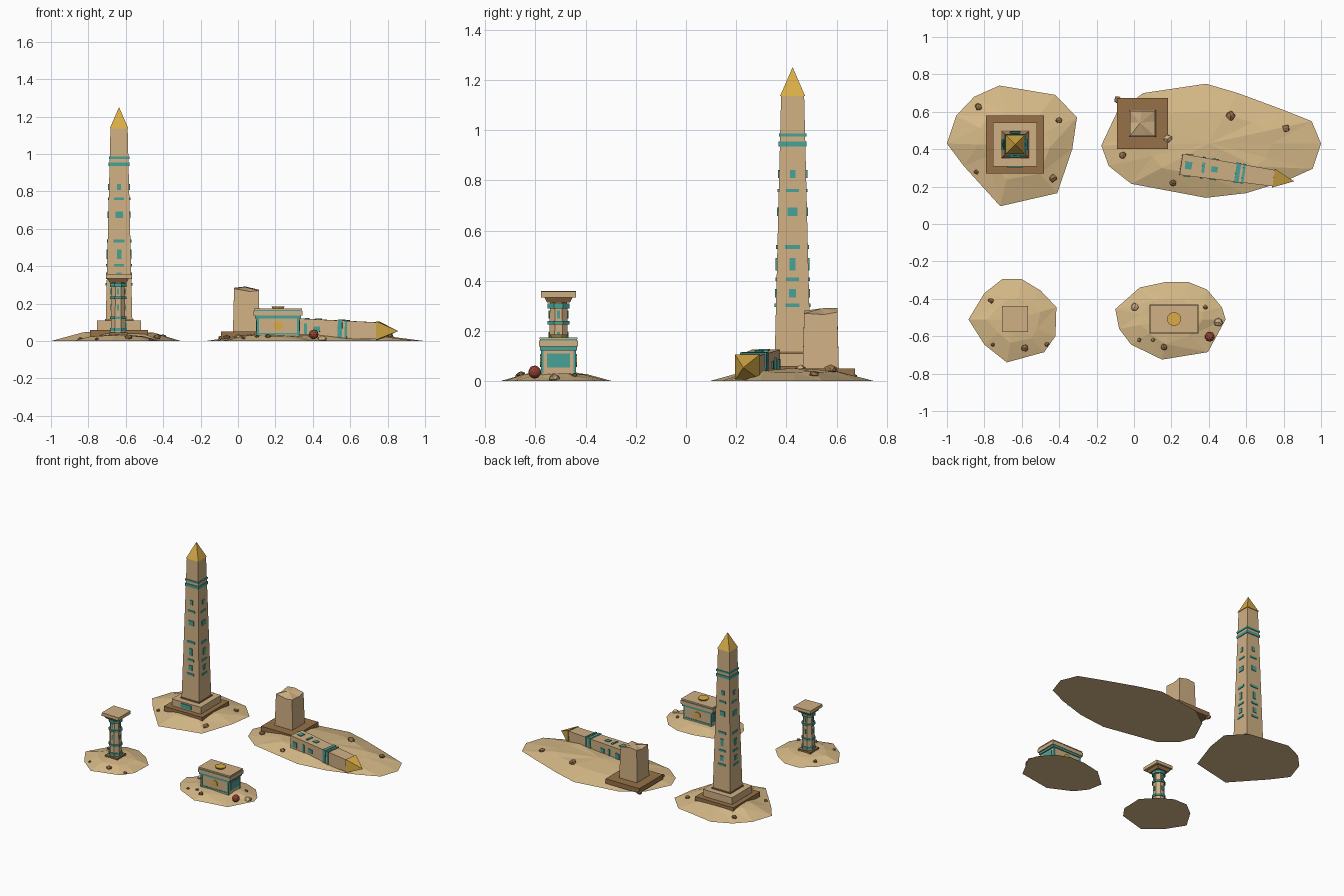
import bpy, bmesh, math, random
from mathutils import Matrix, Vector
from mathutils.bvhtree import BVHTree

if "Cube" in bpy.data.objects:
    bpy.data.objects.remove(bpy.data.objects["Cube"])

random.seed(4)
ID = Matrix.Identity(4)


def material(name, r, g, b):
    def lin(c):
        c /= 255
        return c / 12.92 if c <= 0.04045 else ((c + 0.055) / 1.055) ** 2.4
    m = bpy.data.materials.new(name)
    m.diffuse_color = (lin(r), lin(g), lin(b), 1)
    m.use_nodes = True
    m.node_tree.nodes["Principled BSDF"].inputs["Base Color"].default_value = m.diffuse_color
    return m


SAND = material("sand", 215, 186, 136)
STONE = material("pale_stone", 208, 176, 132)
BROWN = material("brown_stone", 150, 113, 72)
TEAL = material("teal_paint", 72, 162, 152)
GOLD = material("gold", 218, 174, 72)
ROCK = material("rock", 152, 114, 74)
RED = material("red_clay", 146, 66, 50)


def finish(name, bm, mat, M=ID):
    bmesh.ops.recalc_face_normals(bm, faces=bm.faces)
    bm.transform(M)
    me = bpy.data.meshes.new(name)
    bm.to_mesh(me)
    bm.free()
    me.materials.append(mat)
    ob = bpy.data.objects.new(name, me)
    bpy.context.collection.objects.link(ob)
    return ob


def block(name, mat, z0, z1, bottom, top=None, M=ID, at=(0, 0)):
    """Box with optional taper; bottom and top are half sizes in x and y."""
    top = bottom if top is None else top
    bm = bmesh.new()
    bmesh.ops.create_cube(bm, size=2)
    for v in bm.verts:
        h = top if v.co.z > 0 else bottom
        v.co = (at[0] + v.co.x * h[0], at[1] + v.co.y * h[1], z1 if v.co.z > 0 else z0)
    return finish(name, bm, mat, M)


def cone(name, mat, z0, z1, r0, r1, sides, M=ID, turn=0.0):
    bm = bmesh.new()
    bmesh.ops.create_cone(bm, cap_ends=True, segments=sides, radius1=r0, radius2=r1, depth=z1 - z0)
    bm.transform(Matrix.Translation((0, 0, (z0 + z1) / 2)) @ Matrix.Rotation(turn, 4, "Z"))
    return finish(name, bm, mat, M)


def mound(name, centre, height, outline):
    """Low faceted sand heap with a flat underside."""
    bm = bmesh.new()
    c = Vector((*centre, 0))
    rim = [bm.verts.new((x, y, 0)) for x, y in outline]
    mid = []
    for v in rim:
        p = c + (v.co - c) * random.uniform(0.5, 0.62)
        p.z = height * random.uniform(0.62, 0.82)
        mid.append(bm.verts.new(p))
    peak = bm.verts.new((*centre, height))
    n = len(rim)
    for i in range(n):
        j = (i + 1) % n
        bm.faces.new((rim[i], rim[j], mid[j]))
        bm.faces.new((rim[i], mid[j], mid[i]))
        bm.faces.new((mid[i], mid[j], peak))
    bm.faces.new(rim)
    tree = BVHTree.FromBMesh(bm)
    finish(name, bm, SAND)
    return tree


def rocks(name, tree, spots):
    """Squashed low-poly stones resting on a mound."""
    for x, y, r, mat in spots:
        hit = tree.ray_cast(Vector((x, y, 1)), Vector((0, 0, -1)))[0]
        z = hit.z if hit else 0.01
        bm = bmesh.new()
        bmesh.ops.create_icosphere(bm, subdivisions=1, radius=r)
        for v in bm.verts:
            v.co *= random.uniform(0.8, 1.15)
            v.co.z *= 0.65
        M = Matrix.Translation((x, y, z + r * 0.3)) @ Matrix.Rotation(random.random() * 6, 4, "Z")
        finish(name, bm, mat, M)


def obelisk(prefix, M, length, b, t, cap_h, bands, signs):
    """Tapered shaft with cap, painted bands and signs on all four faces."""
    def half(z):
        return b + (t - b) * z / length
    block(prefix + "_shaft", STONE, 0, length, (b, b), (t, t), M)
    cone(prefix + "_cap", GOLD, length, length + cap_h, 0.05 * math.sqrt(2), 0, 4, M, math.pi / 4)
    for z, h in bands:
        w = half(z) + 0.005
        block(prefix + "_band", TEAL, z - h / 2, z + h / 2, (w, w), None, M)
    for k in range(4):
        R = M @ Matrix.Rotation(k * math.pi / 2, 4, "Z")
        for z, w, h in signs:
            block(prefix + "_sign", TEAL, z - h / 2, z + h / 2, (w / 2, 0.004), None, R, (0, -half(z) - 0.001))


# Sand mounds
heap_a = mound("tall_obelisk_mound", (-.64, .42), .058, [
    (-.72, .74), (-.42, .69), (-.305, .57), (-.33, .4), (-.41, .165),
    (-.715, .095), (-.91, .31), (-1, .43), (-.95, .58), (-.855, .68)])
heap_b = mound("broken_obelisk_mound", (.4, .43), .052, [
    (.385, .75), (.555, .70), (.785, .615), (.95, .55), (1, .43), (.955, .295), (.81, .23),
    (.6, .165), (.385, .14), (-.015, .215), (-.135, .31), (-.175, .42), (-.09, .6), (.05, .7)])
heap_c = mound("column_mound", (-.64, -.51), .038, [
    (-.705, -.295), (-.6, -.295), (-.5, -.355), (-.415, -.445), (-.42, -.6),
    (-.48, -.685), (-.68, -.74), (-.8, -.645), (-.885, -.51), (-.8, -.37)])
heap_d = mound("chest_mound", (.2, -.51), .036, [
    (.03, -.34), (.17, -.31), (.29, -.31), (.39, -.35), (.47, -.445), (.49, -.51),
    (.395, -.685), (.15, -.725), (-.015, -.645), (-.08, -.56), (-.1, -.455)])

# Standing obelisk on a stepped plinth
A = Matrix.Translation((-.636, .425, 0))
block("plinth_slab", BROWN, .025, .06, (.155, .155), None, A)
block("plinth_step", STONE, .06, .11, (.118, .118), None, A)
block("plinth_plaque", TEAL, .07, .1, (.042, .004), None, A, (0, -.119))
block("shaft_footing", BROWN, .108, .118, (.076, .076), None, A)
obelisk("obelisk", A @ Matrix.Translation((0, 0, .11)), 1.026, .071, .046, .115,
        [(.87, .012), (.835, .02)],
        [(.715, .022, .032), (.65, .052, .013), (.565, .04, .035), (.425, .06, .016),
         (.355, .024, .05), (.295, .052, .014), (.24, .028, .035), (.193, .056, .014)])

# Snapped stump on its slab
B = Matrix.Translation((.045, .537, 0))
block("stump_slab", BROWN, .015, .05, (.137, .137), None, B)
bm = bmesh.new()
tops = [(-1, -1, .28), (.3, -1, .265), (1, -1, .27), (1, .2, .265),
        (1, 1, .275), (-.1, 1, .292), (-1, 1, .285), (-1, .1, .272)]
low = [bm.verts.new((x * .072, y * .072, .05)) for x, y, z in tops]
high = [bm.verts.new((x * .066, y * .066, z)) for x, y, z in tops]
crown = bm.verts.new((-.012, .004, .29))
for i in range(8):
    j = (i + 1) % 8
    bm.faces.new((low[i], low[j], high[j], high[i]))
    bm.faces.new((high[i], high[j], crown))
bm.faces.new(low)
finish("stump", bm, STONE, B)

# Fallen upper half, lying toward +x
axis = Vector((.495, -.074, -.012)).normalized()
side = Vector((0, 0, 1)).cross(axis).normalized()
F = Matrix((side, axis.cross(side), axis)).transposed().to_4x4()
F = Matrix.Translation((.251, .319, .068)) @ F
obelisk("fallen_obelisk", F, .5, .057, .044, .112, [(.305, .024), (.337, .012)],
        [(.04, .04, .036), (.12, .056, .015), (.18, .03, .034)])

# Small column with square capital
C = Matrix.Translation((-.641, -.508, 0))
block("column_base", BROWN, .025, .045, (.05, .05), None, C)
cone("column_shaft", STONE, .04, .318, .043, .037, 8, C, math.pi / 8)
for z, h in ((.3, .02), (.232, .013), (.125, .015), (.062, .018)):
    cone("column_band", TEAL, z - h / 2, z + h / 2, .048, .048, 8, C, math.pi / 8)
for k in range(4):
    R = C @ Matrix.Rotation(k * math.pi / 2, 4, "Z")
    for z in (.18, .265):
        block("column_sign", TEAL, z - .016, z + .016, (.006, .003), None, R, (0, -.0375))
block("capital_neck", BROWN, .314, .336, (.046, .046), (.057, .057), C)
block("capital_slab", STONE, .335, .358, (.069, .069), None, C @ Matrix.Rotation(.015, 4, "Y"))

# Chest with painted panels and gold discs
D = Matrix.Translation((.214, -.508, 0))
block("chest_body", STONE, .015, .127, (.112, .067), None, D)
for sx in (-1, 1):
    block("chest_end_panel", TEAL, .055, .11, (.004, .046), None, D, (sx * .113, 0))
    for sy in (-1, 1):
        block("chest_corner_post", TEAL, .03, .125, (.007, .005), None, D, (sx * .108, sy * .065))
for sy in (-1, 1):
    block("chest_lower_rail", TEAL, .036, .044, (.105, .003), None, D, (0, sy * .067))
    R = D @ Matrix.Translation((0, sy * .066, .082)) @ Matrix.Rotation(sy * -math.pi / 2, 4, "X")
    cone("chest_medallion", GOLD, 0, .008, .025, .025, 10, R)
block("chest_upper_rail", TEAL, .122, .138, (.122, .074), None, D)
block("chest_lid", STONE, .137, .162, (.131, .078), None, D)
block("chest_lid_trim", TEAL, .161, .168, (.126, .073), None, D)
block("chest_lid_top", STONE, .167, .174, (.128, .075), None, D)
cone("chest_lid_disc", GOLD, .173, .186, .03, .038, 10, D)

# Scattered stones
rocks("tall_obelisk_rock", heap_a, [
    (-.83, .625, .022, ROCK), (-.4, .555, .02, ROCK), (-.433, .245, .023, ROCK), (-.845, .278, .014, ROCK)])
rocks("broken_obelisk_rock", heap_b, [
    (-.085, .665, .022, ROCK), (.518, .578, .026, ROCK), (.813, .513, .022, ROCK),
    (-.06, .368, .02, ROCK), (.208, .218, .02, ROCK), (.18, .455, .025, STONE)])
rocks("column_rock", heap_c, [
    (-.765, -.41, .016, ROCK), (-.465, -.645, .014, ROCK), (-.583, -.663, .02, ROCK), (-.755, -.645, .012, ROCK)])
rocks("chest_rock", heap_d, [
    (.005, -.443, .024, STONE), (.45, -.525, .024, STONE), (.16, -.658, .018, ROCK),
    (.027, -.62, .012, ROCK), (.102, -.62, .012, ROCK), (.38, -.445, .013, ROCK)])

# Broken clay pot
bm = bmesh.new()
bmesh.ops.create_icosphere(bm, subdivisions=2, radius=.026)
finish("clay_pot", bm, RED, Matrix.Translation((.405, -.603, .036)))
